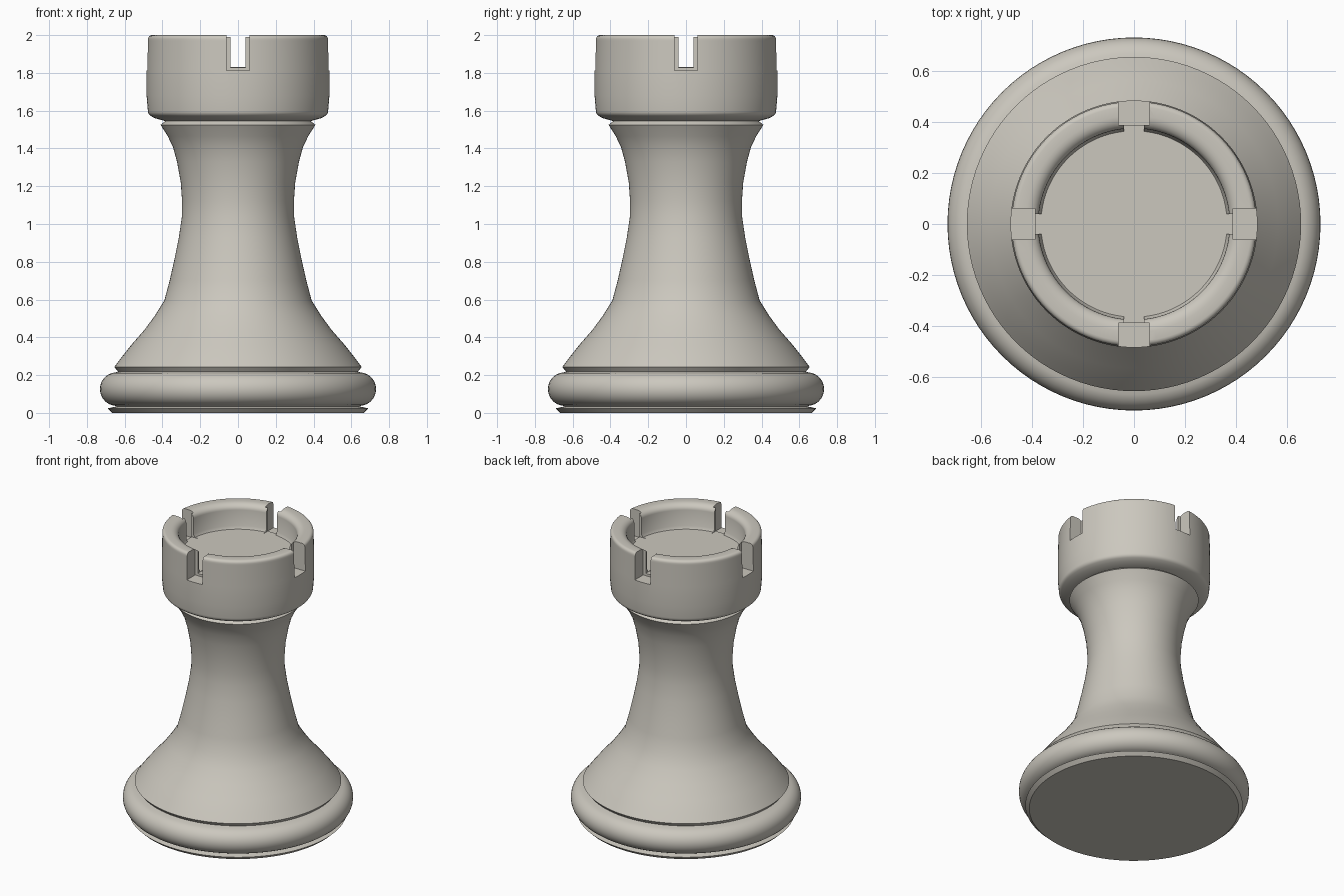
import bpy
import bmesh
from math import cos, sin, pi, radians
from mathutils import Matrix, Vector

default = bpy.data.objects.get("Cube")
if default:
    bpy.data.objects.remove(default, do_unlink=True)

stone = bpy.data.materials.new("warm_grey")
stone.use_nodes = True
colour = (0.60, 0.575, 0.515, 1)
stone.diffuse_color = colour
stone.node_tree.nodes["Principled BSDF"].inputs["Base Color"].default_value = colour


def add_object(name, bm):
    bmesh.ops.recalc_face_normals(bm, faces=bm.faces)
    mesh = bpy.data.meshes.new(name)
    bm.to_mesh(mesh)
    bm.free()
    mesh.materials.append(stone)
    obj = bpy.data.objects.new(name, mesh)
    bpy.context.collection.objects.link(obj)
    return obj


def lathe(name, profile, steps=96):
    """Turn a closed (radius, height) profile around the z axis."""
    bm = bmesh.new()
    verts = [bm.verts.new((r, 0, z)) for r, z in profile]
    edges = [bm.edges.new(pair) for pair in zip(verts, verts[1:])]
    bmesh.ops.spin(bm, geom=verts + edges, cent=(0, 0, 0), axis=(0, 0, 1),
                   angle=2 * pi, steps=steps, use_merge=True)
    bmesh.ops.remove_doubles(bm, verts=bm.verts, dist=0.0005)
    return add_object(name, bm)


def arc(r, z, rad_r, rad_z, start, end, count):
    """Points on an elliptical arc in the profile plane."""
    angles = [radians(start + (end - start) * i / count) for i in range(count + 1)]
    return [(r + rad_r * cos(a), z + rad_z * sin(a)) for a in angles]


def smooth(obj):
    bpy.ops.object.select_all(action="DESELECT")
    obj.select_set(True)
    bpy.context.view_layer.objects.active = obj
    bpy.ops.object.shade_smooth_by_angle(angle=radians(35))


# Foot lip, rounded base ring and flared shaft up to the collar
foot = [(0, 0), (0.665, 0), (0.69, 0.024), (0.645, 0.034)]
base_ring = arc(0.645, 0.126, 0.086, 0.088, -86, 86, 14)
shaft = [(0.635, 0.218), (0.655, 0.243), (0.62, 0.29), (0.565, 0.36),
         (0.495, 0.44), (0.44, 0.515), (0.39, 0.595), (0.362, 0.70),
         (0.335, 0.82), (0.313, 0.93), (0.297, 1.04), (0.296, 1.12),
         (0.303, 1.22), (0.323, 1.33), (0.345, 1.41), (0.372, 1.465)]
collar = [(0.41, 1.525), (0.385, 1.545), (0, 1.545)]
smooth(lathe("body", foot + base_ring + shaft + collar))

# Hollow turret with a rounded lip
outside = [(0, 1.54), (0.385, 1.545), (0.44, 1.56)]
outside += arc(0.447, 1.598, 0.03, 0.03, -60, 0, 4)
outside += [(0.484, 1.68), (0.484, 1.82), (0.48, 1.97)]
lip = arc(0.46, 1.98, 0.02, 0.02, 0, 90, 4) + arc(0.425, 1.96, 0.05, 0.04, 90, 180, 6)
turret = lathe("turret", outside + lip + [(0.375, 1.85), (0.365, 1.83), (0, 1.83)])


def cut_box(name, turn, near, far, width, bottom):
    """Cut a radial notch in the turret wall."""
    size = Vector((far - near, width, 2.2 - bottom))
    centre = Vector(((near + far) / 2, 0, (bottom + 2.2) / 2))
    bm = bmesh.new()
    bmesh.ops.create_cube(bm, size=1, matrix=Matrix.Rotation(turn, 4, "Z")
                          @ Matrix.Translation(centre) @ Matrix.Diagonal(size).to_4x4())
    cutter = add_object(name, bm)
    cutter.hide_render = True
    cut = turret.modifiers.new(name, "BOOLEAN")
    cut.operation = "DIFFERENCE"
    cut.solver = "EXACT"
    cut.object = cutter
    bpy.context.view_layer.objects.active = turret
    bpy.ops.object.modifier_apply(modifier=cut.name)
    bpy.data.objects.remove(cutter, do_unlink=True)


# Four battlement slots, each narrowing at its inner edge
for i in range(4):
    cut_box("slot_cutter", i * pi / 2, 0.388, 0.6, 0.12, 1.812)
    cut_box("slot_throat_cutter", i * pi / 2, 0.34, 0.45, 0.08, 1.828)
smooth(turret)
